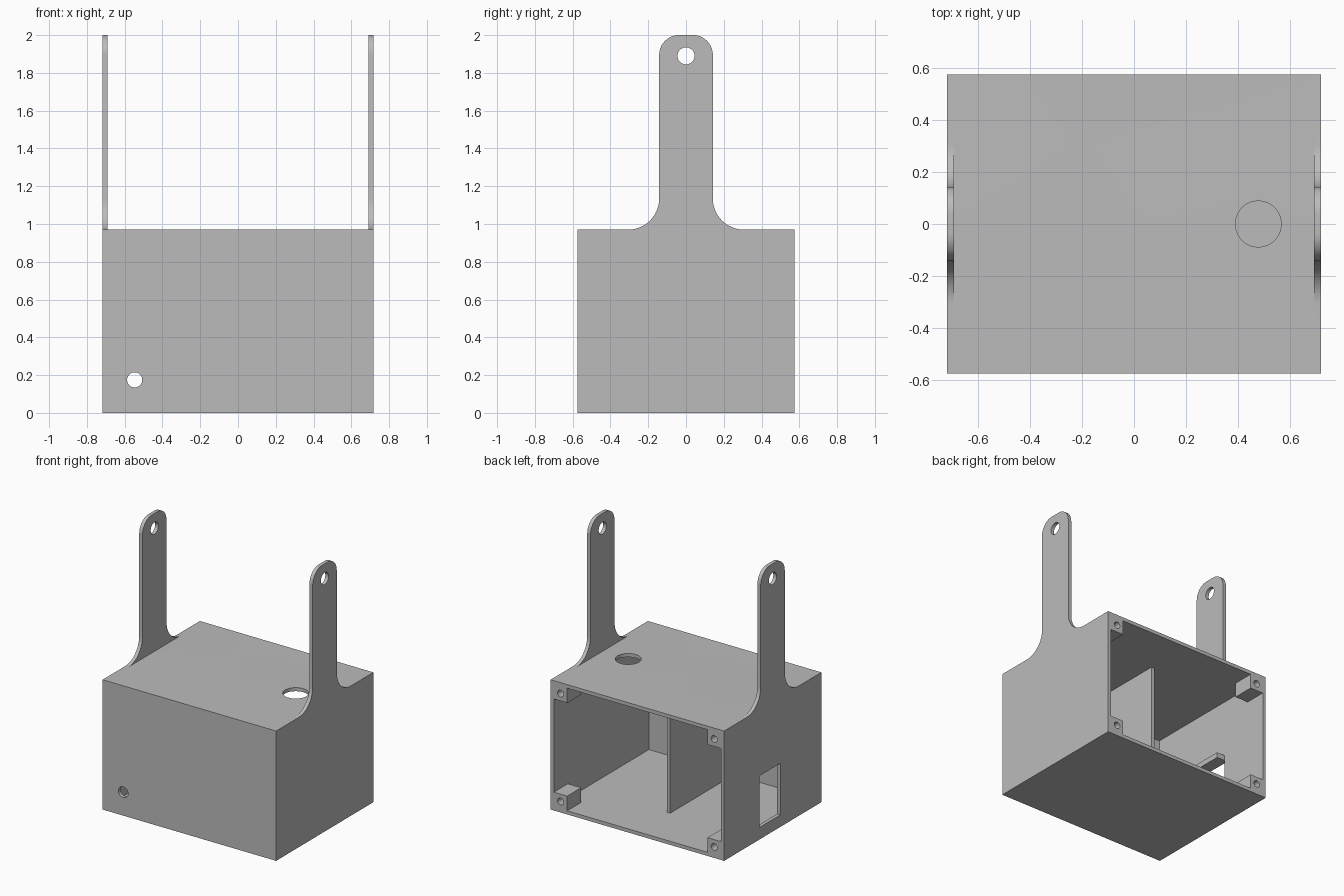
import bpy
import bmesh
from math import cos, sin, pi, radians
from mathutils import Matrix, Vector

if "Cube" in bpy.data.objects:
    bpy.data.objects.remove(bpy.data.objects["Cube"], do_unlink=True)

W, D, H, T = 0.717, 0.574, 0.97, 0.027   # half width, half depth, box height, wall
TOP = 2.0

grey = bpy.data.materials.new("plain_grey")
grey.use_nodes = True
colour = (0.5, 0.5, 0.5, 1)
grey.diffuse_color = colour
grey.node_tree.nodes["Principled BSDF"].inputs["Base Color"].default_value = colour


def finish(name, bm):
    bmesh.ops.recalc_face_normals(bm, faces=bm.faces)
    mesh = bpy.data.meshes.new(name)
    bm.to_mesh(mesh)
    bm.free()
    mesh.materials.append(grey)
    ob = bpy.data.objects.new(name, mesh)
    bpy.context.collection.objects.link(ob)
    return ob


def box(name, low, high):
    low, high = Vector(low), Vector(high)
    bm = bmesh.new()
    bmesh.ops.create_cube(bm, size=1)
    bmesh.ops.scale(bm, vec=high - low, verts=bm.verts)
    bmesh.ops.translate(bm, vec=(low + high) / 2, verts=bm.verts)
    return finish(name, bm)


def cylinder(name, centre, radius, length, axis):
    bm = bmesh.new()
    bmesh.ops.create_cone(bm, cap_ends=True, segments=48, radius1=radius,
                          radius2=radius, depth=length)
    turn = Vector((0, 0, 1)).rotation_difference(Vector(axis)).to_matrix().to_4x4()
    bmesh.ops.transform(bm, matrix=Matrix.Translation(centre) @ turn, verts=bm.verts)
    return finish(name, bm)


def activate(ob):
    bpy.ops.object.select_all(action="DESELECT")
    ob.select_set(True)
    bpy.context.view_layer.objects.active = ob


def cut(ob, cutter):
    cutter.hide_render = True
    mod = ob.modifiers.new("cut", "BOOLEAN")
    mod.operation, mod.solver, mod.object = "DIFFERENCE", "EXACT", cutter
    activate(ob)
    bpy.ops.object.modifier_apply(modifier=mod.name)
    bpy.data.objects.remove(cutter, do_unlink=True)


def arc(cy, cz, r, start, end, steps=14):
    angles = [radians(start + (end - start) * i / steps) for i in range(steps + 1)]
    return [(cy + r * cos(a), cz + r * sin(a)) for a in angles]


# Side outline: box wall, concave fillet and rounded hanger, mirrored in y
hanger, fillet, corner = 0.142, 0.165, 0.105
half = [(D, 0), (D, H)]
half += arc(hanger + fillet, H + fillet, fillet, 270, 180)
half += arc(hanger - corner, TOP - corner, corner, 0, 90)
outline = half + [(-y, z) for y, z in reversed(half)]

# Enclosure and hangers in one solid
bm = bmesh.new()
face = bm.faces.new([bm.verts.new((-W, y, z)) for y, z in outline])
grown = bmesh.ops.extrude_face_region(bm, geom=[face])
bmesh.ops.translate(bm, vec=(2 * W, 0, 0),
                    verts=[v for v in grown["geom"] if isinstance(v, bmesh.types.BMVert)])
case = finish("enclosure_with_hangers", bm)

# Clear the space between the hangers, then hollow the box from the back
cut(case, box("gap", (T - W, -1, H), (W - T, 1, TOP + 1)))
cut(case, box("cavity", (T - W, T - D, T), (W - T, D + 1, H - T)))

# Openings
cut(case, cylinder("hanger_hole", (0, 0, 1.89), 0.045, 2, (1, 0, 0)))
cut(case, cylinder("top_hole", (0.477, 0, H), 0.088, 0.2, (0, 0, 1)))
cut(case, cylinder("cable_hole", (-0.547, -D, 0.175), 0.04, 0.2, (0, 1, 0)))
cut(case, box("side_window", (-W - 0.1, -0.09, 0.09), (-W + 0.1, 0.158, 0.475)))
activate(case)
bpy.ops.object.shade_smooth_by_angle(angle=radians(30))

# Interior divider and the ledge over the side window
box("divider", (-0.013, T - D, T), (0.013, 0.205, H - T))
box("window_ledge", (T - W, -0.09, 0.475), (T - W + 0.066, 0.158, 0.515))

# Four drilled screw blocks in the back corners
size, depth = 0.11, 0.165
for sx, side in ((1, "left"), (-1, "right")):
    for z, level in ((T + size / 2, "lower"), (H - T - size / 2, "upper")):
        x = sx * (W - T - size / 2)
        h = size / 2
        block = box(f"{level}_{side}_screw_block", (x - h, D - depth, z - h), (x + h, D, z + h))
        cut(block, cylinder("screw_hole", (x, D, z), 0.025, 0.24, (0, 1, 0)))
        activate(block)
        bpy.ops.object.shade_smooth_by_angle(angle=radians(30))
